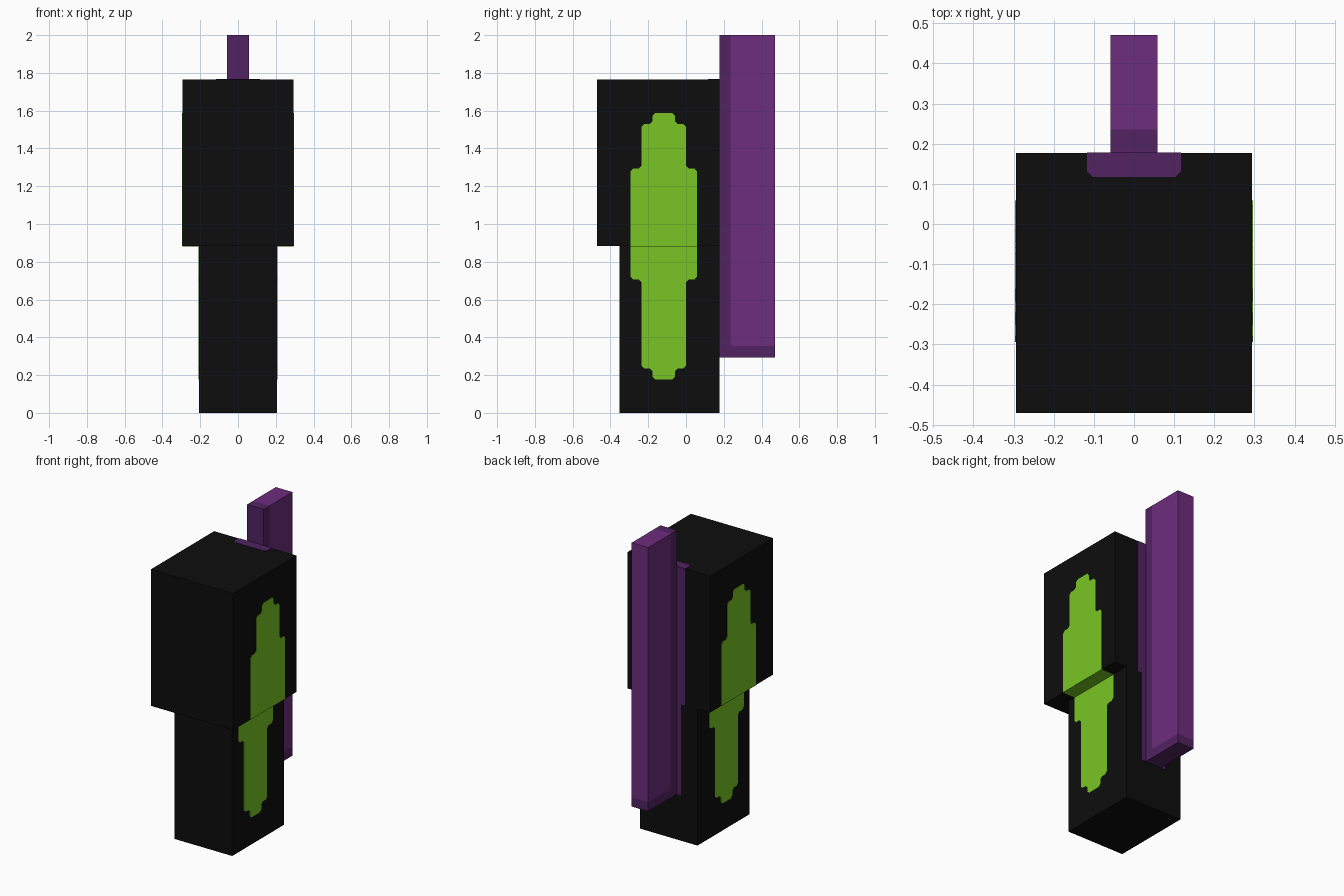
import bpy, bmesh
from mathutils import Vector

if "Cube" in bpy.data.objects:
    bpy.data.objects.remove(bpy.data.objects["Cube"], do_unlink=True)

U = 1 / 17      # modelling unit: the whole figure is 34 units tall
T = 0.002       # thickness of painted plates


def material(name, rgb):
    m = bpy.data.materials.new(name)
    m.use_nodes = True
    m.diffuse_color = (*rgb, 1)
    m.node_tree.nodes["Principled BSDF"].inputs["Base Color"].default_value = (*rgb, 1)
    return m


BLACK = material("black", (0.004, 0.004, 0.004))
GREEN = material("lime green", (0.188, 0.558, 0.017))
PURPLE = material("purple", (0.156, 0.026, 0.209))
DARK = material("dark purple", (0.084, 0.017, 0.120))


def finish(name, bm, *mats):
    bmesh.ops.recalc_face_normals(bm, faces=bm.faces[:])
    mesh = bpy.data.meshes.new(name)
    bm.to_mesh(mesh)
    bm.free()
    for m in mats:
        mesh.materials.append(m)
    obj = bpy.data.objects.new(name, mesh)
    bpy.context.collection.objects.link(obj)
    return obj


def box_mesh(lo, hi):
    bm = bmesh.new()
    bmesh.ops.create_cube(bm, size=1)
    for v in bm.verts:
        v.co = Vector([(a + b) / 2 + c * (b - a) for a, b, c in zip(lo, hi, v.co)]) * U
    return bm


def box(name, lo, hi, mat):
    return finish(name, box_mesh(lo, hi), mat)


def plate(name, points, normal, mat):
    """Thin plate from a flat outline (in units), raised along its normal."""
    bm = bmesh.new()
    face = bm.faces.new([bm.verts.new(Vector(p) * U) for p in points])
    ext = bmesh.ops.extrude_face_region(bm, geom=[face])
    verts = [g for g in ext["geom"] if isinstance(g, bmesh.types.BMVert)]
    bmesh.ops.translate(bm, verts=verts, vec=Vector(normal) * T)
    return finish(name, bm, mat)


def clip(path, c=0.25):
    """Clip every inner corner of an open path."""
    pts = [Vector(p) for p in path]
    out = [pts[0]]
    for a, b, d in zip(pts, pts[1:], pts[2:]):
        out += [b + (a - b).normalized() * c, b + (d - b).normalized() * c]
    return out + [pts[-1]]


def mirrored(half):
    return [(w, h) for w, h in half] + [(-w, h) for w, h in reversed(half)]


# Two stacked blocks sharing a flush back
box("lower_body", (-3.5, -6, 0), (3.5, 3, 15), BLACK)
box("upper_body", (-5, -8, 15), (5, 3, 30), BLACK)

# Stepped green side panels, left and right
upper = mirrored(clip([(3, 15), (3, 22), (2, 22), (2, 26), (1, 26), (1, 27), (0, 27)])[:-1])
lower = mirrored(clip([(3, 15), (3, 12), (2, 12), (2, 4), (1, 4), (1, 3), (0, 3)])[:-1])
for side, s in (("left", 1), ("right", -1)):
    plate(f"upper_panel_{side}", [(5 * s, w - 2, h) for w, h in upper], (s, 0, 0), GREEN)
    plate(f"lower_panel_{side}", [(3.5 * s, w - 2, h) for w, h in lower], (s, 0, 0), GREEN)
    plate(f"panel_underside_{side}",
          [(3.5 * s, -5, 15), (5 * s, -5, 15), (5 * s, 1, 15), (3.5 * s, 1, 15)],
          (0, 0, -1), GREEN)

# Dark purple mount behind the fin, folding over the top of the upper body
top = mirrored(clip([(2, 3), (2, 2), (0, 2)])[:-1])
plate("mount_top", [(w, y, 30) for w, y in top], (0, 0, 1), DARK)
for name, w, z0, z1 in (("mount_upper", 2, 15, 30), ("mount_lower", 1.5, 5, 15)):
    plate(name, [(-w, 3, z0), (w, 3, z0), (w, 3, z1), (-w, 3, z1)], (0, 1, 0), DARK)

# Fin: dark along its front and bottom edges
bm = box_mesh((-1, 3, 5), (1, 8, 34))
for co, no in (((0, 4, 0), (0, 1, 0)), ((0, 0, 6), (0, 0, 1)), ((0, 4, 6.25), (0, 1, 1))):
    bmesh.ops.bisect_plane(bm, geom=bm.verts[:] + bm.edges[:] + bm.faces[:],
                           plane_co=Vector(co) * U, plane_no=no)
for f in bm.faces:
    c = f.calc_center_median() / U
    f.material_index = int(c.y < 4 or c.z < 6 or c.y + c.z < 10.25)
finish("back_fin", bm, PURPLE, DARK)
